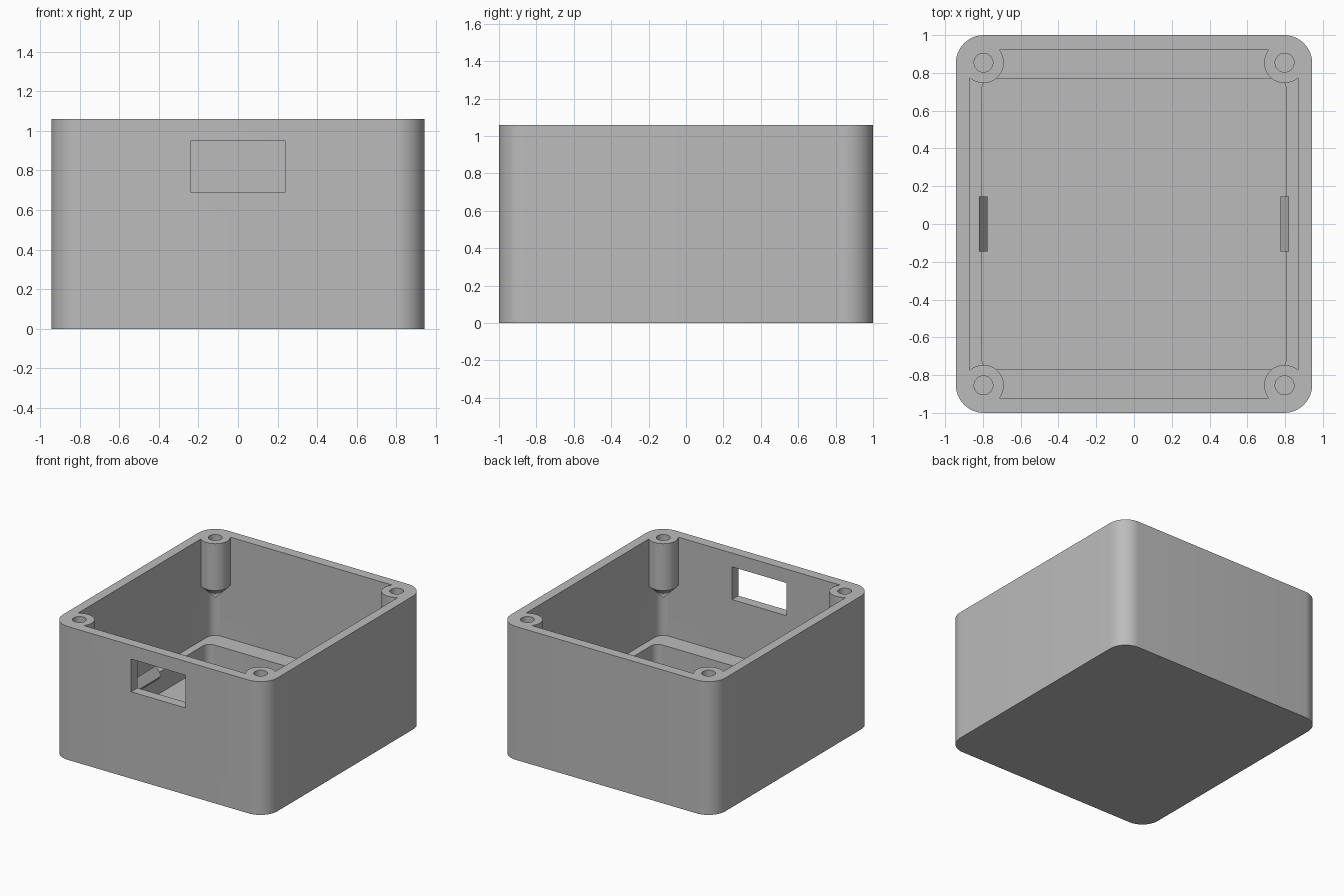
import bpy, bmesh, math

cube = bpy.data.objects.get("Cube")
if cube:
    bpy.data.objects.remove(cube, do_unlink=True)

HEIGHT, LEDGE, FLOOR = 1.06, 0.25, 0.08
POST_X, POST_Y = 0.797, 0.854

grey = bpy.data.materials.new("plain grey")
grey.use_nodes = True
GREY = (0.5, 0.5, 0.5, 1)
grey.diffuse_color = GREY
grey.node_tree.nodes["Principled BSDF"].inputs["Base Color"].default_value = GREY


def make_object(name, bm):
    bmesh.ops.recalc_face_normals(bm, faces=bm.faces)
    mesh = bpy.data.meshes.new(name)
    bm.to_mesh(mesh)
    bm.free()
    mesh.materials.append(grey)
    obj = bpy.data.objects.new(name, mesh)
    bpy.context.collection.objects.link(obj)
    return obj


def extrude(name, points, offset):
    """Solid made by sweeping a closed outline along an offset."""
    bm = bmesh.new()
    face = bm.faces.new([bm.verts.new(p) for p in points])
    new = bmesh.ops.extrude_face_region(bm, geom=[face])["geom"]
    bmesh.ops.translate(bm, vec=offset,
                        verts=[v for v in new if isinstance(v, bmesh.types.BMVert)])
    return make_object(name, bm)


def rounded_block(name, hx, hy, radius, z0, z1, steps=12):
    points = []
    for i, (sx, sy) in enumerate([(1, 1), (-1, 1), (-1, -1), (1, -1)]):
        for k in range(steps + 1):
            a = math.pi / 2 * (i + k / steps)
            points.append((sx * (hx - radius) + radius * math.cos(a),
                           sy * (hy - radius) + radius * math.sin(a), z0))
    return extrude(name, points, (0, 0, z1 - z0))


def turned(name, profile, x, y, sides=48):
    """Solid of revolution whose profile starts and ends on the axis."""
    bm = bmesh.new()
    verts = [bm.verts.new((r, 0, z)) for r, z in profile]
    edges = [bm.edges.new(pair) for pair in zip(verts, verts[1:])]
    bmesh.ops.spin(bm, geom=verts + edges, cent=(0, 0, 0), axis=(0, 0, 1),
                   angle=2 * math.pi, steps=sides)
    bmesh.ops.remove_doubles(bm, verts=bm.verts, dist=1e-4)
    bmesh.ops.translate(bm, vec=(x, y, 0), verts=bm.verts)
    return make_object(name, bm)


def combine(target, tool, operation):
    """Apply a boolean, then drop the tool object."""
    tool.hide_render = True
    mod = target.modifiers.new("boolean", 'BOOLEAN')
    mod.operation, mod.solver, mod.object = operation, 'EXACT', tool
    bpy.context.view_layer.objects.active = target
    bpy.ops.object.modifier_apply(modifier=mod.name)
    bpy.data.objects.remove(tool, do_unlink=True)


# Open box: outer shell, main cavity, and a deeper tray inside a ledge
box = rounded_block("enclosure_box", 0.943, 1.0, 0.148, 0, HEIGHT)
combine(box, rounded_block("cavity", 0.868, 0.92, 0.073, LEDGE, 1.3), 'DIFFERENCE')
combine(box, rounded_block("tray", 0.806, 0.771, 0.06, FLOOR, 0.5), 'DIFFERENCE')

# Corner screw posts with conical undersides, each with a blind hole
corners = [(sx * POST_X, sy * POST_Y) for sx in (-1, 1) for sy in (-1, 1)]
for x, y in corners:
    combine(box, turned("post", [(0, 0.58), (0.108, 0.688), (0.108, HEIGHT), (0, HEIGHT)],
                        x, y), 'UNION')
for x, y in corners:
    combine(box, turned("hole", [(0, 0.71), (0.05, 0.71), (0.05, 1.2), (0, 1.2)],
                        x, y, 32), 'DIFFERENCE')

# Rectangular port through the front wall
combine(box, extrude("port", [(-0.24, -1.1, 0.69), (0.24, -1.1, 0.69),
                              (0.24, -1.1, 0.95), (-0.24, -1.1, 0.95)],
                     (0, 0.3, 0)), 'DIFFERENCE')

# Wedge clips on the tray's long sides
clip_profile = [(0.82, 0.2), (0.82, 0.305), (0.775, 0.235), (0.806, 0.2)]
clips = [extrude(name, [(s * x, -0.145, z) for x, z in clip_profile], (0, 0.29, 0))
         for name, s in (("left_clip", 1), ("right_clip", -1))]

# Smooth curved walls while keeping the edges crisp
bpy.ops.object.select_all(action='DESELECT')
for obj in [box] + clips:
    obj.select_set(True)
bpy.context.view_layer.objects.active = box
bpy.ops.object.shade_smooth_by_angle(angle=math.radians(30))
